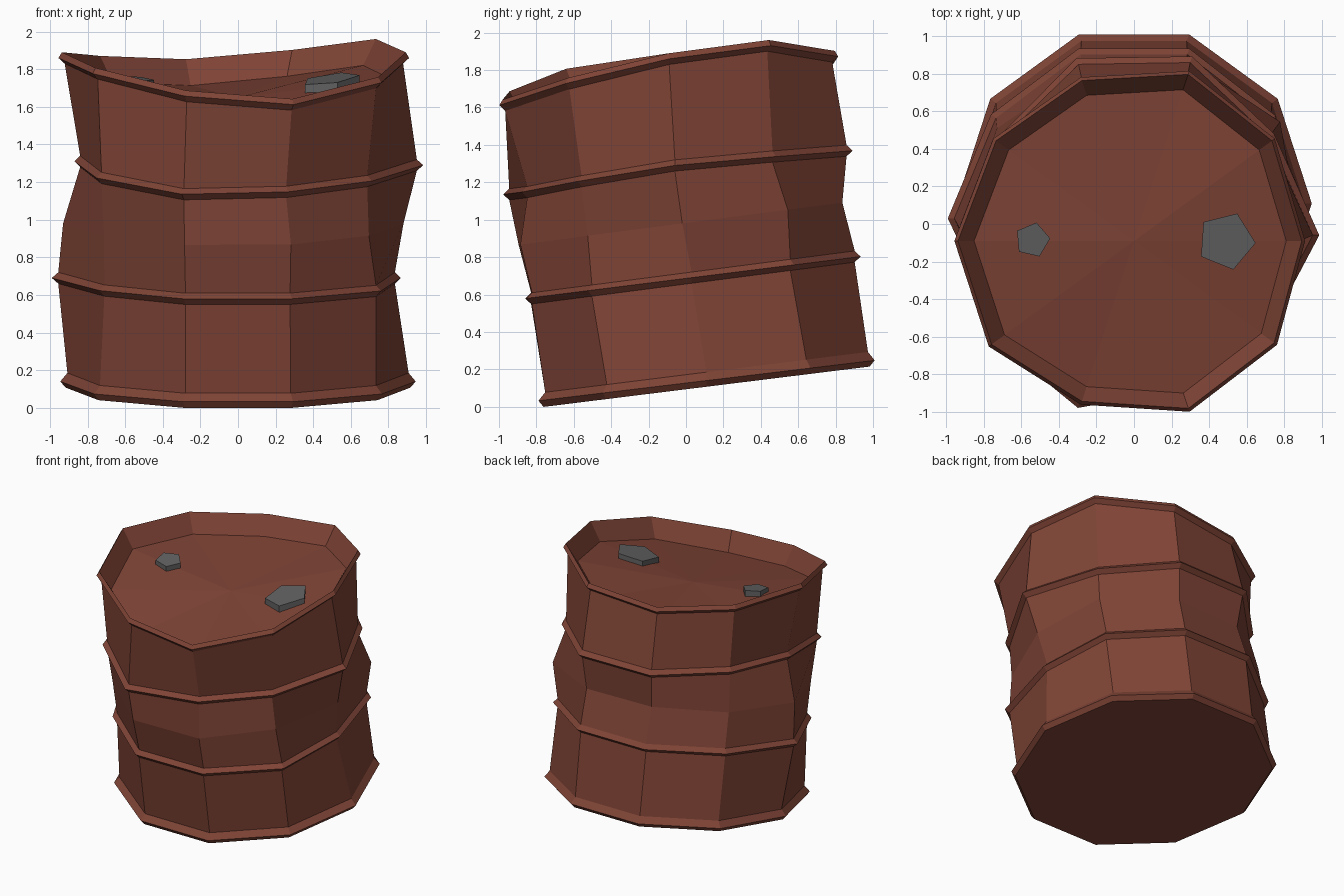
import bpy, bmesh
from math import cos, sin, radians
from mathutils import Vector

if "Cube" in bpy.data.objects:
    bpy.data.objects.remove(bpy.data.objects["Cube"])

SIDES = 10


def material(name, rgb):
    m = bpy.data.materials.new(name)
    m.diffuse_color = (*rgb, 1)
    m.use_nodes = True
    m.node_tree.nodes["Principled BSDF"].inputs["Base Color"].default_value = m.diffuse_color
    return m


rust = material("rusty_red", (0.215, 0.058, 0.037))
steel = material("cap_grey", (0.12, 0.12, 0.12))


def ring(cy, cz, slope, radii, lift=(0,) * SIDES):
    """Dented decagon, tilted about x."""
    pts = []
    for k in range(SIDES):
        a = radians(36 * k)
        y = radii[k] * sin(a)
        pts.append(Vector((radii[k] * cos(a), cy + y, cz + slope * y + lift[k])))
    return pts


def offset(pts, scale, dz):
    """Shrink a ring towards its centre and shift it up or down."""
    c = sum(pts, Vector()) / len(pts)
    return [Vector((c.x + (p.x - c.x) * scale, c.y + (p.y - c.y) * scale, p.z + dz))
            for p in pts]


def make_object(name, bm, mat):
    bmesh.ops.recalc_face_normals(bm, faces=bm.faces)
    me = bpy.data.meshes.new(name)
    bm.to_mesh(me)
    bm.free()
    me.materials.append(mat)
    ob = bpy.data.objects.new(name, me)
    bpy.context.collection.objects.link(ob)
    return ob


# Key cross-sections, counter-clockwise from +x
base = ring(0.11, 0.14, 0.12, [0.945] * SIDES)
rib_low = ring(0.03, 0.69, 0.125,
               [.865, .93, .95, .95, .94, .99, .91, .935, .93, .94])
waist = ring(-0.02, 0.98, 0.13,
             [.88, .96, .90, .88, .90, .93, .88, .92, .91, .86])
rib_high = ring(-0.06, 1.27, 0.125,
                [.985, .92, 1.0, .99, .89, .87, .93, .965, .86, .88],
                [.02, 0, -.02, -.02, .01, .04, .02, -.02, -.02, 0])
rim = ring(-0.09, 1.83, 0.13,
           [.91, .925, .95, .915, .925, .955, .955, .915, .955, .94],
           [.06, .06, -.045, -.09, -.03, .06, .05, -.03, -.07, 0])


def rib(pts):
    return [offset(pts, 0.965, -0.03), pts, offset(pts, 0.965, 0.03)]


# Barrel: bottom rim, ribs, walls, top lip and sunken lid edge
loops = [offset(base, 0.97, -0.033), base, offset(base, 0.96, 0.045)]
loops += rib(rib_low) + [waist] + rib(rib_high)
loops += [offset(rim, 0.965, -0.06), offset(rim, 1, -0.03), offset(rim, 0.98, 0),
          offset(rim, 0.89, -0.14)]

bm = bmesh.new()
rows = [[bm.verts.new(p) for p in loop] for loop in loops]
for lo, hi in zip(rows, rows[1:]):
    for k in range(SIDES):
        n = (k + 1) % SIDES
        bm.faces.new((lo[k], lo[n], hi[n], hi[k]))
bm.faces.new(rows[0])
centre = bm.verts.new((0, -0.09, 1.65))
for k in range(SIDES):
    bm.faces.new((rows[-1][k], rows[-1][(k + 1) % SIDES], centre))
make_object("barrel_body", bm, rust)


# Five-sided caps lying on the lid, sheared to follow its slope
def cap(name, x, y, z, r, turn, slope_x, slope_y):
    bm = bmesh.new()
    bmesh.ops.create_cone(bm, cap_ends=True, segments=5, radius1=r, radius2=r, depth=0.07)
    for v in bm.verts:
        px, py = v.co.x, v.co.y
        v.co.x = px * cos(turn) - py * sin(turn)
        v.co.y = px * sin(turn) + py * cos(turn)
        v.co.z += slope_x * v.co.x + slope_y * v.co.y
    make_object(name, bm, steel).location = (x, y, z)


cap("large_cap", 0.49, -0.09, 1.715, 0.157, radians(-94), 0.13, 0.17)
cap("small_cap", -0.54, -0.085, 1.715, 0.095, radians(-85), -0.08, 0.12)
